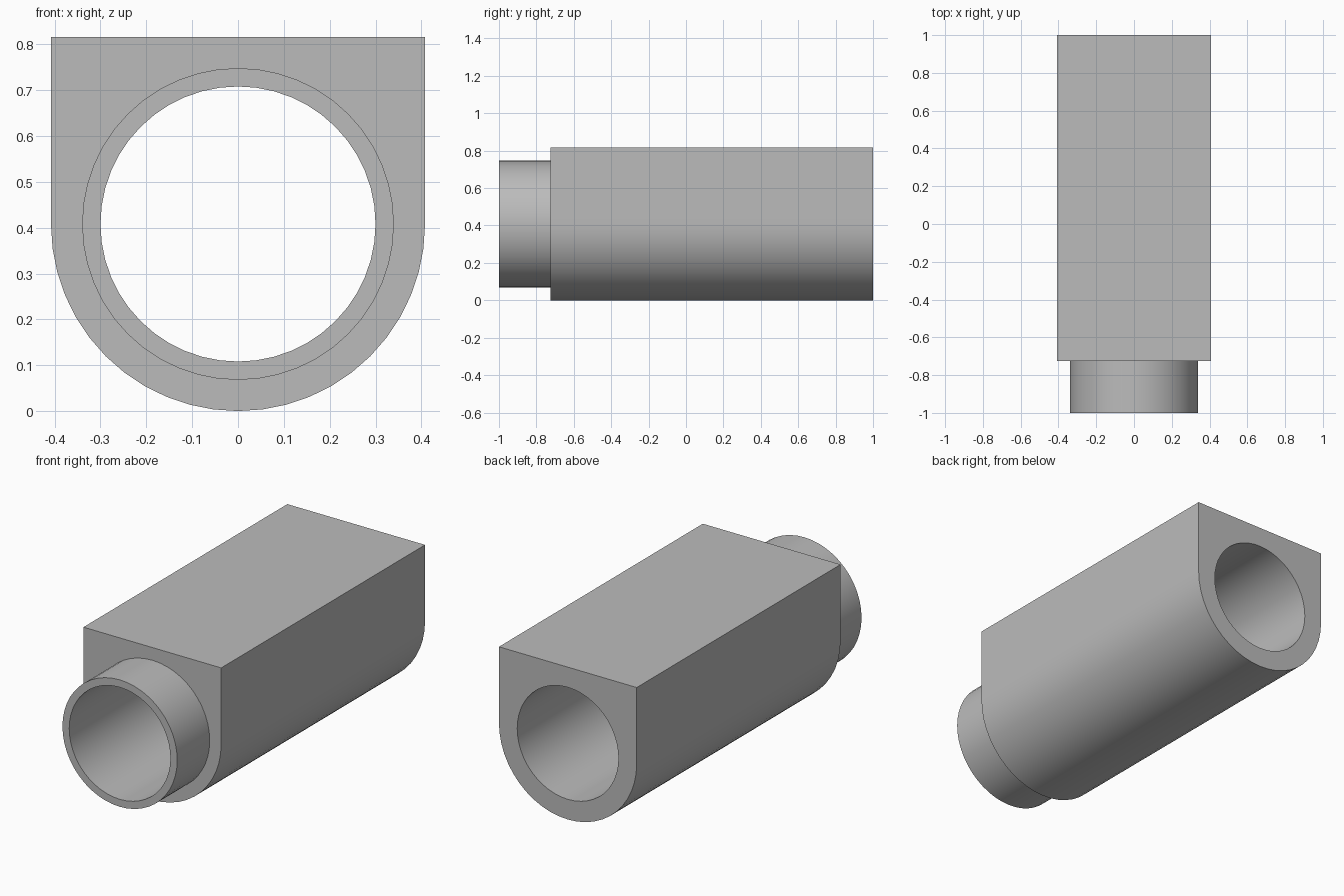
import bpy
import bmesh
from math import cos, sin, pi, radians

SIDES = 48
HALF = 0.408          # half width of the housing, also the axis height
BORE, COLLAR = 0.30, 0.34
FRONT, SHOULDER, BACK = -1.0, -0.725, 1.0

cube = bpy.data.objects.get("Cube")
if cube:
    bpy.data.objects.remove(cube, do_unlink=True)

grey = bpy.data.materials.new("plain grey")
grey.use_nodes = True
colour = (0.5, 0.5, 0.5, 1)
grey.diffuse_color = colour
grey.node_tree.nodes["Principled BSDF"].inputs["Base Color"].default_value = colour


def circle(radius):
    return [(radius * cos(2 * pi * i / SIDES), radius * sin(2 * pi * i / SIDES))
            for i in range(SIDES)]


def arch():
    """Round below the axis, square above it."""
    points = []
    for x, z in circle(1):
        scale = HALF / max(abs(x), z) if z > 1e-6 else HALF
        points.append((x * scale, z * scale))
    return points


# Cross-sections followed around the wall: collar, shoulder, housing, bore
sections = [(circle(BORE), FRONT), (circle(COLLAR), FRONT),
            (circle(COLLAR), SHOULDER), (arch(), SHOULDER),
            (arch(), BACK), (circle(BORE), BACK)]

bm = bmesh.new()
rings = [[bm.verts.new((x, y, z + HALF)) for x, z in points]
         for points, y in sections]
for k, ring in enumerate(rings):
    following = rings[(k + 1) % len(rings)]
    for i in range(SIDES):
        j = (i + 1) % SIDES
        bm.faces.new((ring[i], ring[j], following[j], following[i]))
bmesh.ops.recalc_face_normals(bm, faces=bm.faces)

mesh = bpy.data.meshes.new("collared_housing")
bm.to_mesh(mesh)
bm.free()
mesh.materials.append(grey)
housing = bpy.data.objects.new("collared_housing", mesh)
bpy.context.scene.collection.objects.link(housing)

# Smooth round walls with crisp rims and corners
bpy.ops.object.select_all(action="DESELECT")
housing.select_set(True)
bpy.context.view_layer.objects.active = housing
bpy.ops.object.shade_smooth_by_angle(angle=radians(30))
